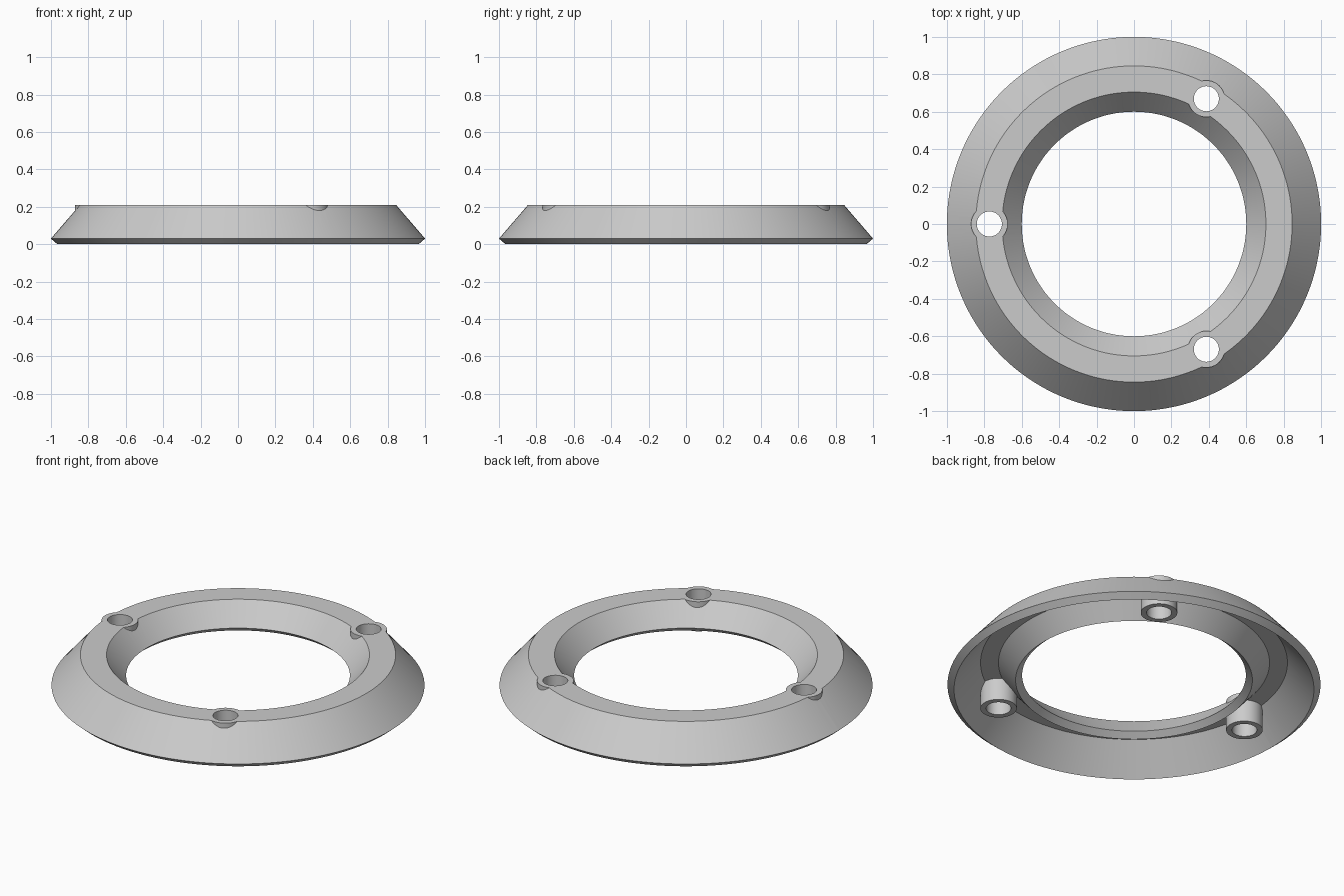
import bpy, bmesh, math
from mathutils import Vector

cube = bpy.data.objects.get("Cube")
if cube:
    bpy.data.objects.remove(cube, do_unlink=True)

grey = bpy.data.materials.new("light grey")
grey.use_nodes = True
COLOUR = (0.6, 0.6, 0.6, 1)
grey.diffuse_color = COLOUR
grey.node_tree.nodes["Principled BSDF"].inputs["Base Color"].default_value = COLOUR

TOP = 0.21
BOSS_DISTANCE = 0.773
BOSS_BASE = 0.035


def make_object(name, bm):
    bmesh.ops.recalc_face_normals(bm, faces=bm.faces)
    mesh = bpy.data.meshes.new(name)
    bm.to_mesh(mesh)
    bm.free()
    mesh.materials.append(grey)
    obj = bpy.data.objects.new(name, mesh)
    bpy.context.collection.objects.link(obj)
    return obj


def revolve(name, profile, sides):
    """Turn a closed (radius, height) profile around the z axis."""
    bm = bmesh.new()
    rings = []
    for i in range(sides):
        a = math.tau * i / sides
        rings.append([bm.verts.new((r * math.cos(a), r * math.sin(a), z)) for r, z in profile])
    for i in range(sides):
        here, after = rings[i], rings[(i + 1) % sides]
        for j in range(len(profile)):
            k = (j + 1) % len(profile)
            bm.faces.new((here[j], after[j], after[k], here[k]))
    return make_object(name, bm)


def posts(name, radius, bottom, top):
    """Three upright cylinders spaced evenly around the ring."""
    bm = bmesh.new()
    sides = 48
    for n in range(3):
        turn = math.pi + n * math.tau / 3
        centre = Vector((math.cos(turn), math.sin(turn), 0)) * BOSS_DISTANCE
        loops = []
        for z in (bottom, top):
            loops.append([bm.verts.new((centre.x + radius * math.cos(math.tau * i / sides),
                                        centre.y + radius * math.sin(math.tau * i / sides), z))
                          for i in range(sides)])
        low, high = loops
        bm.faces.new(low[::-1])
        bm.faces.new(high)
        for i in range(sides):
            k = (i + 1) % sides
            bm.faces.new((low[i], low[k], high[k], high[i]))
    return make_object(name, bm)


def combine(target, tool, operation):
    mod = target.modifiers.new(operation.lower(), 'BOOLEAN')
    mod.operation = operation
    mod.solver = 'EXACT'
    mod.object = tool
    bpy.ops.object.select_all(action='DESELECT')
    target.select_set(True)
    bpy.context.view_layer.objects.active = target
    bpy.ops.object.modifier_apply(modifier=mod.name)
    bpy.data.objects.remove(tool, do_unlink=True)


# Hollow ring shell, open underneath, with a shorter inner wall
ring = revolve("bezel_ring", [
    (1.0, 0.03), (0.845, TOP), (0.705, TOP), (0.6, 0.088),
    (0.635, 0.058), (0.727, 0.165), (0.823, 0.165), (0.965, 0.0),
], 144)

# Screw bosses, then the holes drilled through them
combine(ring, posts("screw_bosses", 0.098, BOSS_BASE, TOP), 'UNION')
combine(ring, posts("screw_hole_cutter", 0.067, -0.1, 0.4), 'DIFFERENCE')

bpy.ops.object.shade_smooth_by_angle(angle=math.radians(25))
